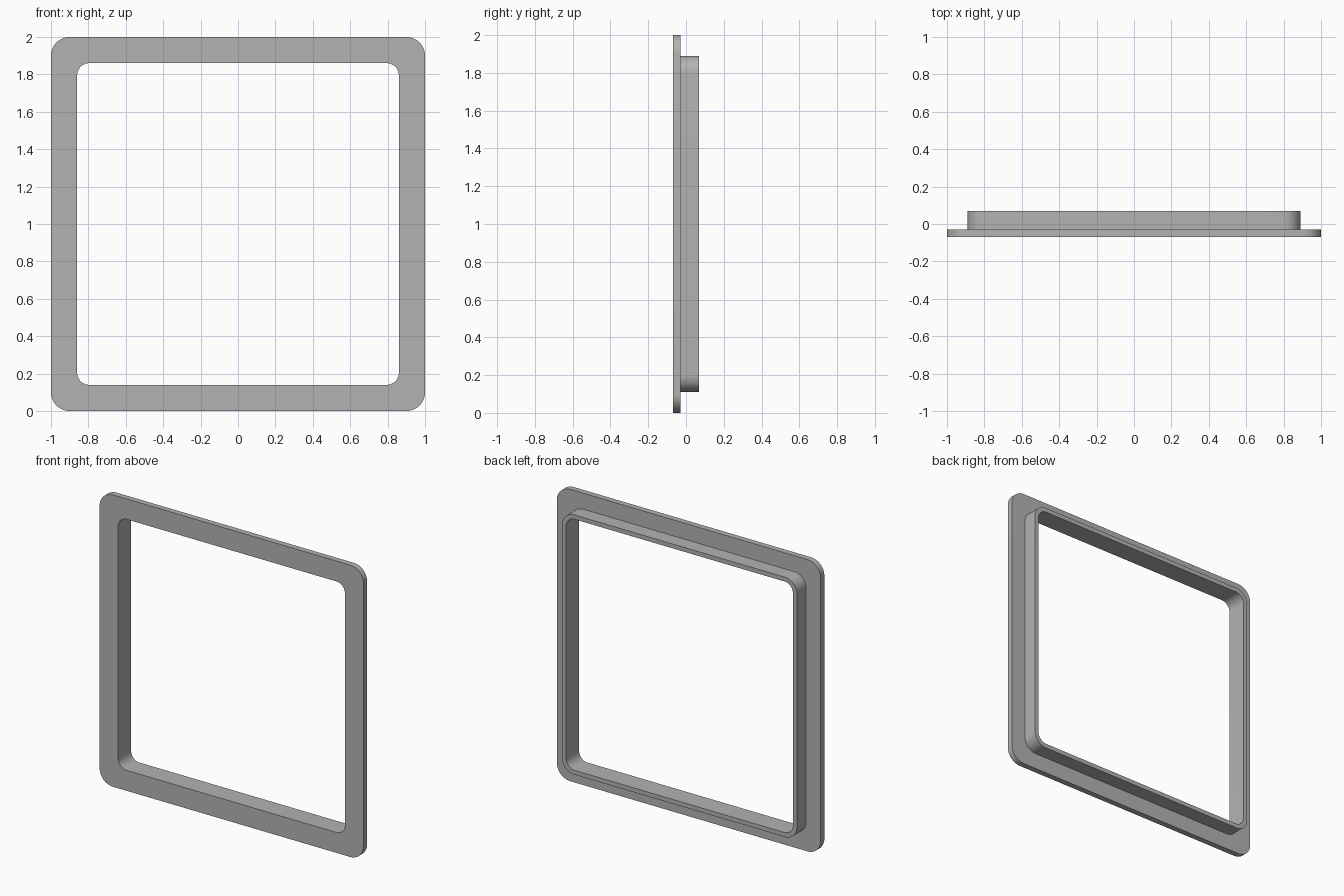
import bpy
import bmesh
from math import cos, sin, pi, radians

cube = bpy.data.objects.get("Cube")
if cube:
    bpy.data.objects.remove(cube, do_unlink=True)

grey = bpy.data.materials.new("plain grey")
grey.use_nodes = True
COLOUR = (0.45, 0.45, 0.45, 1)
grey.diffuse_color = COLOUR
grey.node_tree.nodes["Principled BSDF"].inputs["Base Color"].default_value = COLOUR

CORNER_STEPS = 12
FRONT, STEP, BACK = -0.07, -0.03, 0.07


def rounded_square(bm, half, radius, y):
    """Ring of vertices around a rounded square facing the front."""
    ring = []
    for corner in range(4):
        middle = pi / 4 + corner * pi / 2
        cx = (half - radius) * (1 if cos(middle) > 0 else -1)
        cz = (half - radius) * (1 if sin(middle) > 0 else -1)
        for i in range(CORNER_STEPS + 1):
            a = (corner + i / CORNER_STEPS) * pi / 2
            ring.append(bm.verts.new((cx + radius * cos(a), y, 1 + cz + radius * sin(a))))
    return ring


# Stepped section: wide front flange, then a thin collar behind it
outer, collar, opening = (1, 0.1), (0.89, 0.09), (0.86, 0.065)
section = [(outer, FRONT), (outer, STEP), (collar, STEP),
           (collar, BACK), (opening, BACK), (opening, FRONT)]

bm = bmesh.new()
rings = [rounded_square(bm, *shape, y) for shape, y in section]
for k, ring in enumerate(rings):
    following = rings[(k + 1) % len(rings)]
    for i in range(len(ring)):
        j = (i + 1) % len(ring)
        bm.faces.new((ring[i], ring[j], following[j], following[i]))
bmesh.ops.recalc_face_normals(bm, faces=bm.faces)

mesh = bpy.data.meshes.new("flanged_frame")
bm.to_mesh(mesh)
bm.free()
mesh.materials.append(grey)
frame = bpy.data.objects.new("flanged_frame", mesh)
bpy.context.collection.objects.link(frame)

# Smooth round corners, sharp rims
bpy.ops.object.select_all(action="DESELECT")
frame.select_set(True)
bpy.context.view_layer.objects.active = frame
bpy.ops.object.shade_smooth_by_angle(angle=radians(30))
